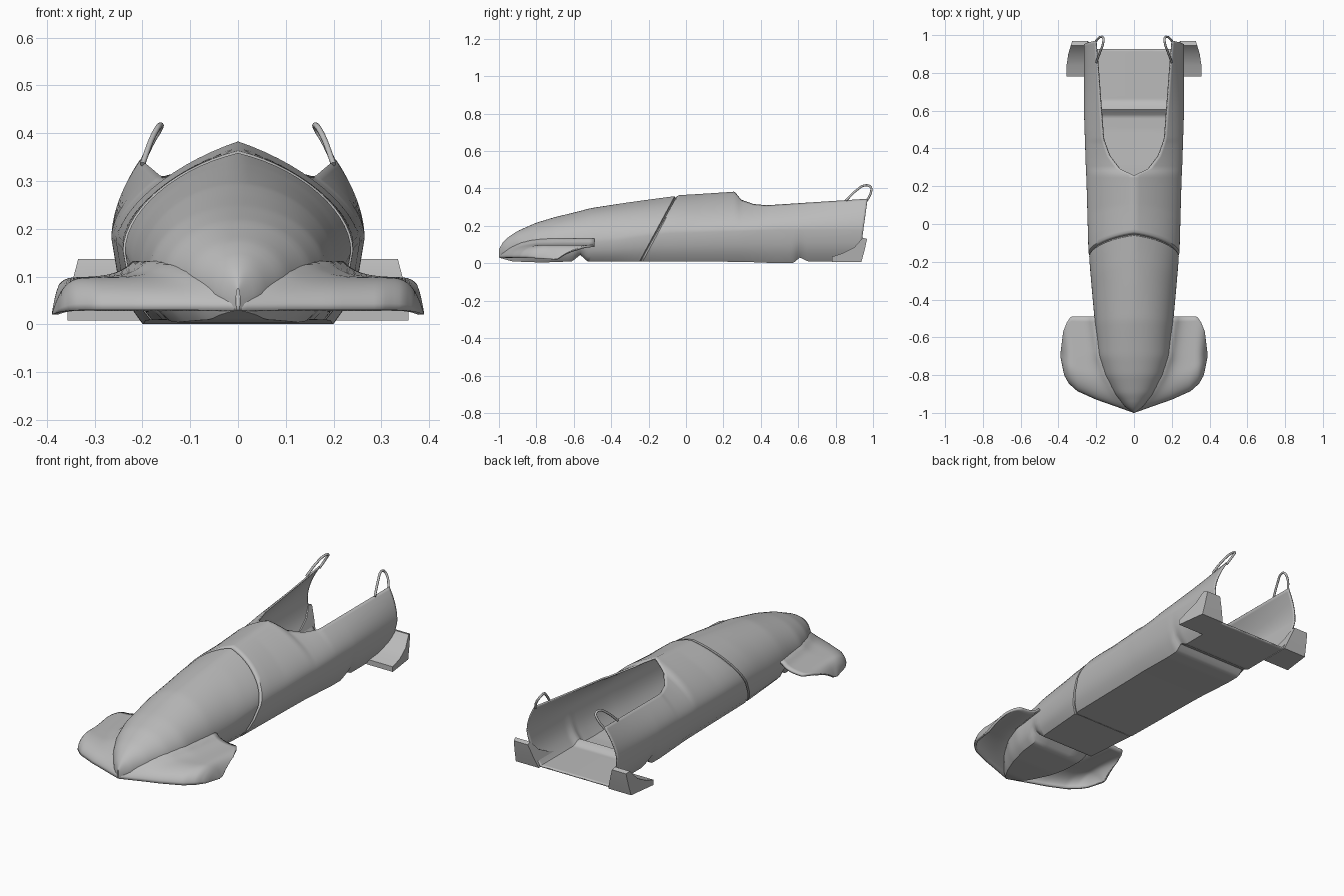
import bpy
import bmesh
from math import acos, cos, exp, pi, radians, sin, sqrt

if "Cube" in bpy.data.objects:
    bpy.data.objects.remove(bpy.data.objects["Cube"], do_unlink=True)

paint = bpy.data.materials.new("plain_grey")
paint.use_nodes = True
paint.diffuse_color = (0.5, 0.5, 0.5, 1)
paint.node_tree.nodes["Principled BSDF"].inputs["Base Color"].default_value = (0.5, 0.5, 0.5, 1)


def clamp(value):
    return max(0.0, min(1.0, value))


def curve(keys):
    """Return a piecewise linear function through (position, value) keys."""
    def evaluate(pos):
        if pos <= keys[0][0]:
            return keys[0][1]
        for (a, first), (b, second) in zip(keys, keys[1:]):
            if pos <= b:
                return first + (second - first) * (pos - a) / (b - a)
        return keys[-1][1]
    return evaluate


def finish(obj, mirrored=True, thickness=0.0, angle=40):
    """Give a part its paint, mirror, wall thickness and shading."""
    obj.data.materials.append(paint)
    if mirrored:
        mirror = obj.modifiers.new("mirror", "MIRROR")
        mirror.use_clip = True
    if thickness:
        wall = obj.modifiers.new("wall", "SOLIDIFY")
        wall.thickness = thickness
        wall.offset = -1
    bpy.ops.object.select_all(action="DESELECT")
    obj.select_set(True)
    bpy.context.view_layer.objects.active = obj
    if obj.type == "MESH":
        bpy.ops.object.shade_smooth_by_angle(angle=radians(angle))


def mesh_object(name, bm):
    mesh = bpy.data.meshes.new(name)
    bm.to_mesh(mesh)
    bm.free()
    obj = bpy.data.objects.new(name, mesh)
    bpy.context.collection.objects.link(obj)
    return obj


def loft(name, rows):
    """Skin a list of equally long point rows with quads."""
    bm = bmesh.new()
    grid = [[bm.verts.new(point) for point in row] for row in rows]
    for row, following in zip(grid, grid[1:]):
        for j in range(len(row) - 1):
            bm.faces.new((row[j], following[j], following[j + 1], row[j + 1]))
    bmesh.ops.remove_doubles(bm, verts=bm.verts, dist=0.0002)
    return mesh_object(name, bm)


# Hull lines along the length: half width, widest height, crest, keel, peak and rim
half_width = curve([(-1, 0.004), (-0.97, 0.045), (-0.9, 0.1), (-0.8, 0.155), (-0.7, 0.187),
                    (-0.5, 0.207), (-0.1, 0.235), (0.3, 0.255), (0.6, 0.265)])
belt = curve([(-1, 0.05), (-0.9, 0.09), (-0.3, 0.12), (0, 0.16), (0.5, 0.18)])
crest = curve([(-1, 0.075), (-0.98, 0.11), (-0.95, 0.14), (-0.9, 0.173), (-0.8, 0.217),
               (-0.7, 0.247), (-0.5, 0.295), (-0.3, 0.325), (-0.05, 0.36), (0.26, 0.383)])
keel = curve([(-1, 0.03), (-0.93, 0.01), (-0.77, 0.004), (-0.61, 0.01), (-0.55, 0.045),
              (-0.49, 0.01), (0.3, 0.008), (0.5, 0), (0.575, 0.002), (0.61, 0.032),
              (0.65, 0.01), (0.97, 0.01)])
peak = curve([(-0.6, 0), (-0.2, 0.15), (0.1, 0.4)])
rim_x = curve([(0.26, 0), (0.275, 0.04), (0.295, 0.078), (0.36, 0.13), (0.45, 0.163),
               (0.8, 0.19), (0.97, 0.205)])
rim_z = curve([(0.26, 0.383), (0.295, 0.34), (0.36, 0.317), (0.43, 0.31), (0.97, 0.345)])


def section(y, grow=0.0):
    """Half cross-section from the keel out and up to the crest or cockpit rim."""
    w, zw, zb, r = half_width(y) + grow, belt(y), keel(y), peak(y)

    def rise(a):
        return (1 - r) * sin(a) + r * (1 - cos(a))

    top = crest(y) + grow
    end = pi / 2
    if y > 0.26:
        end = acos(rim_x(y) / w)
        top = zw + (rim_z(y) - zw) / rise(end)
    flat = 0.76 * w
    points = [(0, zb), (flat / 2, zb), (flat, zb), (0.88 * w, zb + 0.25 * (zw - zb)),
              (0.955 * w, zb + 0.58 * (zw - zb))]
    for k in range(15):
        a = end * k / 14
        x = w * cos(a)
        points.append((0 if x < 1e-5 else x, zw + (top - zw) * rise(a)))
    # Rake the cowl seam and the tail
    seam = clamp((y + 0.6) / 0.55) if y < -0.05 else clamp(1 - (y + 0.05) / 0.3)
    tail = clamp((y - 0.65) / 0.3)
    return [(x, y + 0.55 * seam * (z - 0.36) + 0.13 * tail * (z - 0.345), z)
            for x, z in points]


# Nose cowl, ending in a recessed seam
cowl_rows = [section(-1 + 0.94 * (i / 48) ** 1.2) for i in range(49)]
cowl_rows += [section(-0.054, -0.008), section(-0.03, -0.008)]
finish(loft("nose_cowl", cowl_rows))

# Open rear body
body_rows = [section(-0.05, -0.008), section(-0.043, 0.003)]
body_rows += [section(-0.03 + i / 80, 0.003 * clamp(1 - i / 20)) for i in range(81)]
finish(loft("rear_body", body_rows), thickness=0.008)

# Front wing with a rounded leading edge and drooping tips
lead = curve([(0, -1), (0.03, -0.99), (0.1, -0.965), (0.2, -0.93), (0.3, -0.885),
              (0.345, -0.845), (0.37, -0.8), (0.39, -0.7)])
trail = curve([(0, -0.49), (0.335, -0.49), (0.355, -0.52), (0.375, -0.57), (0.39, -0.69)])


def wing_point(x, chord):
    y = lead(x) + (trail(x) - lead(x)) * chord
    nose = clamp(1 - chord / 0.3)
    z = 0.03 + 0.068 * sqrt(1 - nose * nose)
    droop = clamp((x - 0.3) / 0.09) ** 4 * clamp((-0.49 - y) / 0.2)
    z = z + (0.02 - z) * droop
    fillet = 0.3 * clamp(crest(y) - 0.12) * exp(-max(0, x - half_width(y)) / 0.03)
    return (x, y, z + min(0.035, fillet))


wing_rows = []
for i in range(33):
    x = 0.389 * (1 - (1 - i / 32) ** 1.6)
    wing_rows.append([wing_point(x, (j / 24) ** 1.6) for j in range(25)])
finish(loft("front_wing", wing_rows), thickness=0.012)

# Rear bumpers: a swept-up profile pulled sideways
profile = [(0.78, 0.008), (0.78, 0.035), (0.84, 0.055), (0.9, 0.085), (0.945, 0.137),
           (0.968, 0.13), (0.955, 0.07), (0.938, 0.008)]
bm = bmesh.new()
inner = [bm.verts.new((0.2 + 0.35 * z, y, z)) for y, z in profile]
outer = [bm.verts.new((0.357 - 0.3 * max(0, y - 0.87), y, z)) for y, z in profile]
bm.faces.new(inner)
bm.faces.new(outer)
for k in range(len(profile)):
    n = (k + 1) % len(profile)
    bm.faces.new((inner[k], inner[n], outer[n], outer[k]))
bmesh.ops.recalc_face_normals(bm, faces=bm.faces)
finish(mesh_object("rear_bumpers", bm), angle=30)

# Push handles
path = [(0.2, 0.855, 0.335), (0.178, 0.915, 0.393), (0.164, 0.955, 0.416),
        (0.163, 0.985, 0.41), (0.178, 0.99, 0.385), (0.202, 0.968, 0.335)]
for side, sign in (("left", 1), ("right", -1)):
    data = bpy.data.curves.new(side + "_push_handle", "CURVE")
    data.dimensions = "3D"
    data.bevel_depth = 0.006
    data.bevel_resolution = 2
    data.resolution_u = 6
    data.use_fill_caps = True
    spline = data.splines.new("BEZIER")
    spline.bezier_points.add(len(path) - 1)
    for point, (x, y, z) in zip(spline.bezier_points, path):
        point.co = (sign * x, y, z)
        point.handle_left_type = point.handle_right_type = "AUTO"
    handle = bpy.data.objects.new(side + "_push_handle", data)
    bpy.context.collection.objects.link(handle)
    finish(handle, mirrored=False)
